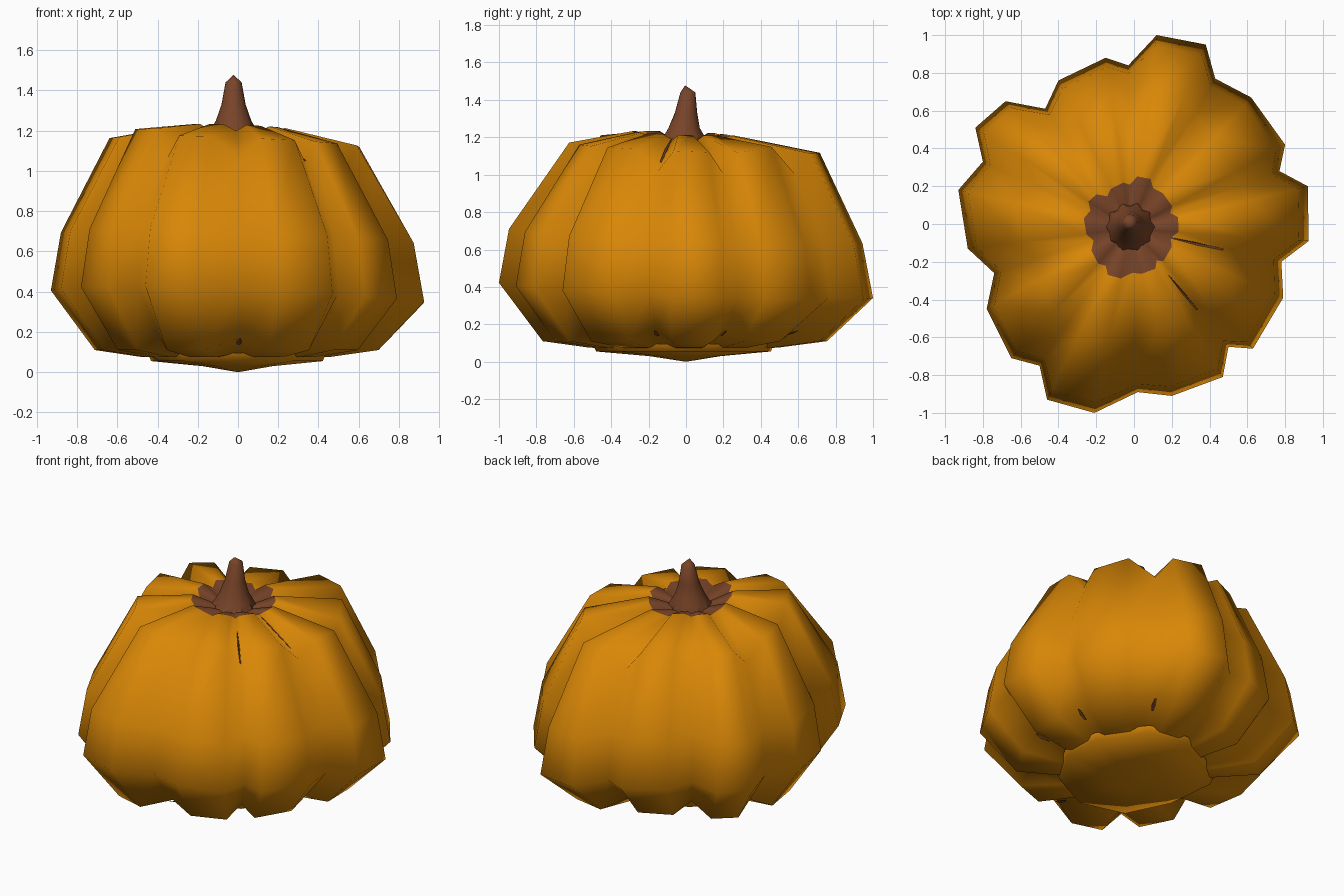
import bpy, bmesh, math
from mathutils import Vector

if "Cube" in bpy.data.objects:
    bpy.data.objects.remove(bpy.data.objects["Cube"])


def mat(name, c):
    m = bpy.data.materials.new(name)
    m.diffuse_color = (*c, 1)
    m.use_nodes = True
    m.node_tree.nodes["Principled BSDF"].inputs["Base Color"].default_value = m.diffuse_color
    return m


ORANGE = mat("pumpkin_orange", (0.69, 0.242, 0.002))
BROWN = mat("stem_brown", (0.19, 0.058, 0.021))

# widest outline seen from above: valley, lobe corner, lobe corner, ...
OUTLINE = [(-.03, .84), (.12, 1), (.38, .95), (.43, .77), (.62, .67), (.80, .42),
           (.77, .28), (.92, .20), (.925, -.09), (.78, -.20), (.79, -.39), (.63, -.66),
           (.50, -.65), (.47, -.81), (.20, -.91), (.02, -.89), (-.21, -1), (-.46, -.93),
           (-.50, -.75), (-.65, -.71), (-.78, -.45), (-.74, -.26), (-.88, -.13), (-.93, .18),
           (-.80, .33), (-.84, .51), (-.68, .65), (-.47, .61), (-.40, .76), (-.15, .88)]
# (share of the outline, height) from top to bottom
LOBE = [(.12, 1.175), (.27, 1.22), (.67, 1.145), (.945, .67), (1, .38), (.76, .11), (.5, .075)]
VALLEY = [(.12, 1.16), (.27, 1.19), (.73, 1.035), (.95, .68), (1, .39), (.76, .17), (.5, .095)]
CENTRE = Vector((-.02, -.025))
SHOULDER = {4: .035, 19: .035, 20: .035}   # lobes with a higher shoulder


def skin_point(i, k):
    f, z = (VALLEY if i % 3 == 0 else LOBE)[k]
    o = Vector(OUTLINE[i])
    if k == 2:
        f += .055 * o.y - .02 * max(o.x, 0)
        z += SHOULDER.get(i, 0)
    p = o * f + CENTRE * (1 - f)
    tilt = -.035 * (p.x + p.y) if z > .2 else 0
    return Vector((p.x, p.y, z + tilt))


def finish(bm, name, mats, angle):
    bmesh.ops.recalc_face_normals(bm, faces=bm.faces)
    me = bpy.data.meshes.new(name)
    bm.to_mesh(me)
    bm.free()
    for m in mats:
        me.materials.append(m)
    ob = bpy.data.objects.new(name, me)
    bpy.context.collection.objects.link(ob)
    bpy.ops.object.select_all(action='DESELECT')
    ob.select_set(True)
    bpy.context.view_layer.objects.active = ob
    bpy.ops.object.shade_smooth_by_angle(angle=math.radians(angle))
    return ob


def loft(bm, rings):
    """Join closed rings of points with quads; returns rings of verts and rows of faces."""
    vs = [[bm.verts.new(p) for p in r] for r in rings]
    n = len(vs[0])
    rows = [[bm.faces.new((a[i], a[(i + 1) % n], b[(i + 1) % n], b[i])) for i in range(n)]
            for a, b in zip(vs, vs[1:])]
    return vs, rows


def fan(bm, ring, p):
    c = bm.verts.new(p)
    return [bm.faces.new((ring[i - 1], ring[i], c)) for i in range(len(ring))]


# ribbed shell, brown around the stem
bm = bmesh.new()
vs, rows = loft(bm, [[skin_point(i, k) for i in range(30)] for k in range(7)])
top = fan(bm, vs[0], (*CENTRE, 1.18))
fan(bm, vs[-1], (0, 0, .07))
for f in top + rows[0]:
    f.material_index = 1
finish(bm, "pumpkin_shell", [ORANGE, BROWN], 180)

# shallow cone under the shell
bm = bmesh.new()
base = [Vector(OUTLINE[i]) for i in range(0, 30, 3)]
vs, _ = loft(bm, [[(p.x * f, p.y * f, z) for p in base]
                  for f, z in ((.56, .095), (.54, .055), (.22, .03))])
fan(bm, vs[-1], (0, 0, 0))
finish(bm, "base_cap", [ORANGE], 180)

# brown streaks in two upper grooves and at the lower groove ends:
# (valley, start row, start, end, width, lift)
STREAKS = [(9, 1, 0, .8, .13, .009), (12, 1, .3, 1, .13, .009)]
STREAKS += [(i, 5, -.1, .3, .12, -.009) for i in (3, 6, 9, 15)]
bm = bmesh.new()
for i, k, t0, t1, w, lift in STREAKS:
    tm = (t0 + t1) / 2

    def spot(t, s, side):
        a = skin_point(i, k).lerp(skin_point(i, k + 1), t)
        b = skin_point(side, k).lerp(skin_point(side, k + 1), t)
        return bm.verts.new(a.lerp(b, s) + Vector((0, 0, lift)))
    a0, a1 = spot(t0, 0, i), spot(t1, 0, i)
    for side, share in ((i - 1, .6), (i + 1, 1)):
        w1 = w * share
        q = [spot(t1, w1 * .5, side), spot(tm, w1, side), spot(t0, w1 * .4, side)]
        bm.faces.new([a0, a1] + q)
finish(bm, "groove_streaks", [BROWN], 180)

# stem with a fluted foot, leaning slightly back
bm = bmesh.new()
rings = []
for r, flute, y, z in ((.14, .82, -.02, 1.165), (.115, .88, -.01, 1.205), (.088, .95, -.01, 1.25),
                       (.06, 1, 0, 1.33), (.04, 1, .01, 1.44)):
    rings.append([(-.022 + r * (flute if i % 2 else 1) * math.cos(i * math.pi / 10),
                   y + r * (flute if i % 2 else 1) * math.sin(i * math.pi / 10), z)
                  for i in range(20)])
vs, _ = loft(bm, rings)
fan(bm, vs[-1], (-.022, -.005, 1.478))
finish(bm, "stem", [BROWN], 60)
